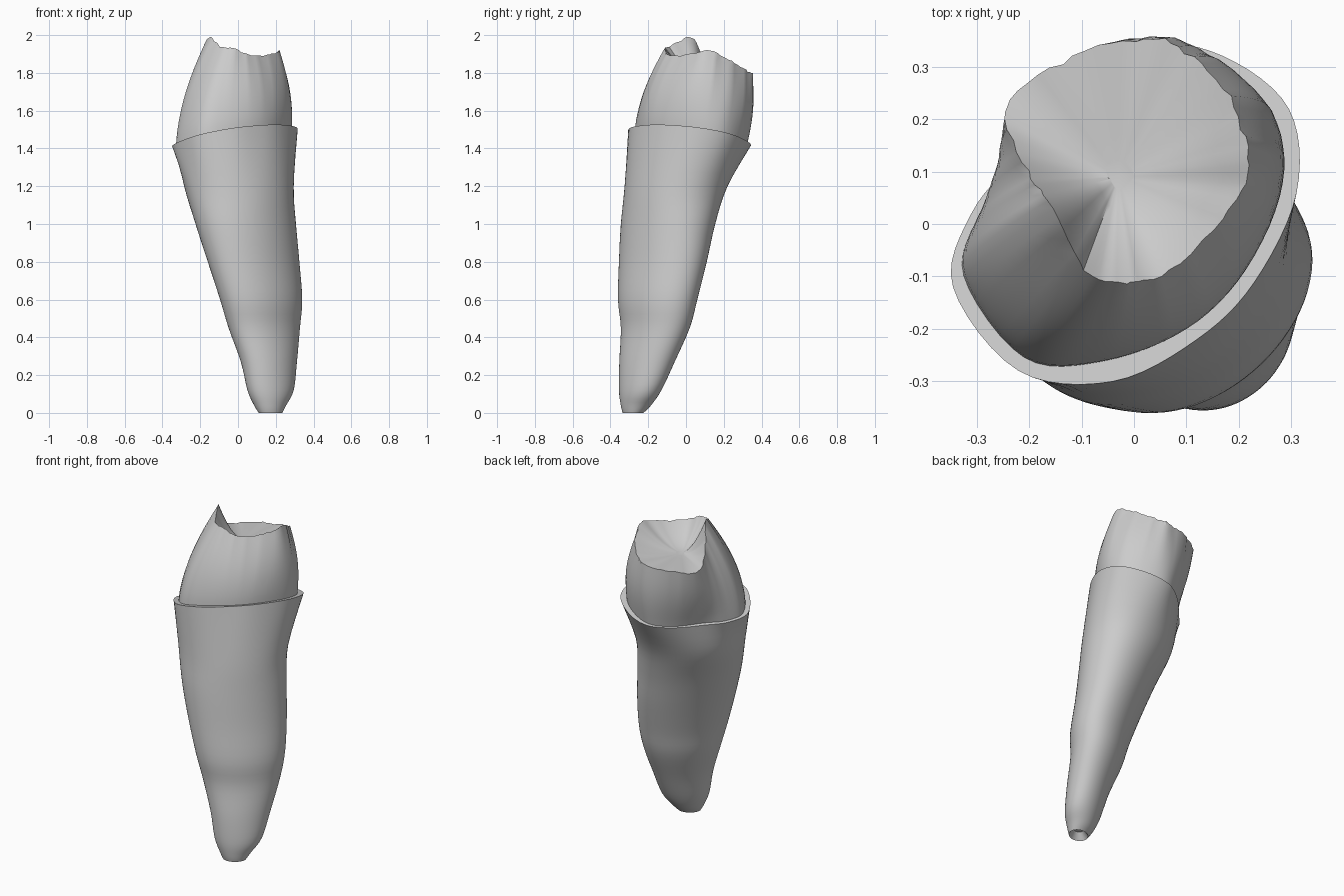
import bpy, bmesh, random
from math import sin, cos, pi, tau
from mathutils import Vector

random.seed(4)
SEG = 72

if "Cube" in bpy.data.objects:
    bpy.data.objects.remove(bpy.data.objects["Cube"])

enamel = bpy.data.materials.new("pale grey")
enamel.use_nodes = True
colour = (0.6, 0.6, 0.6, 1)
enamel.diffuse_color = colour
enamel.node_tree.nodes["Principled BSDF"].inputs["Base Color"].default_value = colour


def spline(a, b, c, d, t):
    """Smooth curve from b to c."""
    return 0.5 * (2 * b + (c - a) * t + (2 * a - 5 * b + 4 * c - d) * t * t
                  + (3 * b - a - 3 * c + d) * t ** 3)


def closed_outline(points):
    """Resample a closed outline to SEG points."""
    pts = [Vector(p) for p in points]
    n = len(pts)
    ring = []
    for i in range(SEG):
        k, t = divmod(i * n / SEG, 1)
        k = int(k)
        ring.append(spline(*(pts[(k + j) % n] for j in (-1, 0, 1, 2)), t))
    return ring


def rim_height(x, y):
    return min(1.54, max(1.385, 1.463 + 0.19 * x - 0.17 * y))


def on_rim(points, drop=0):
    return [Vector((p.x, p.y, rim_height(p.x, p.y) - drop))
            for p in closed_outline([(x, y, 0) for x, y in points])]


def loft(name, rings, sharp=40):
    """Skin a stack of rings and close both ends."""
    bm = bmesh.new()
    rows = [[bm.verts.new(p) for p in ring] for ring in rings]
    for low, high in zip(rows, rows[1:]):
        for i in range(SEG):
            j = (i + 1) % SEG
            bm.faces.new((low[i], low[j], high[j], high[i]))
    bm.faces.new(rows[0][::-1])
    bm.faces.new(rows[-1])
    bmesh.ops.recalc_face_normals(bm, faces=bm.faces)
    mesh = bpy.data.meshes.new(name)
    bm.to_mesh(mesh)
    bm.free()
    mesh.materials.append(enamel)
    obj = bpy.data.objects.new(name, mesh)
    bpy.context.collection.objects.link(obj)
    bpy.ops.object.select_all(action="DESELECT")
    obj.select_set(True)
    bpy.context.view_layer.objects.active = obj
    bpy.ops.object.shade_smooth_by_angle(angle=sharp * pi / 180)
    return obj


# Root: leaning skewed ellipses (z, x min, x max, y min, y max, skew)
root_levels = [
    (0.0, 0.11, 0.235, -0.335, -0.225, 0.2),
    (0.04, 0.085, 0.255, -0.345, -0.185, 0.2),
    (0.12, 0.05, 0.295, -0.355, -0.13, 0.3),
    (0.27, 0.015, 0.312, -0.353, -0.06, 0.35),
    (0.45, -0.05, 0.328, -0.345, 0.02, 0.4),
    (0.6, -0.095, 0.34, -0.36, 0.06, 0.4),
    (0.8, -0.16, 0.325, -0.355, 0.11, 0.38),
    (1.0, -0.225, 0.307, -0.345, 0.155, 0.3),
    (1.2, -0.285, 0.295, -0.325, 0.22, 0.2),
]


def root_ring(level):
    z, x0, x1, y0, y1, skew = level
    return [Vector(((x0 + x1) / 2 + (x1 - x0) / 2 * cos(a),
                    (y0 + y1) / 2 + (y1 - y0) / 2 * sin(a + skew), z))
            for a in (tau * i / SEG - skew / 2 for i in range(SEG))]


rim_outer = on_rim([(0.31, 0.06), (0.295, 0.22), (0.17, 0.32), (0.03, 0.34),
                    (-0.1, 0.26), (-0.22, 0.13), (-0.31, 0.02), (-0.345, -0.12),
                    (-0.22, -0.28), (-0.04, -0.3), (0.12, -0.22), (0.23, -0.11)])
neck = [(0.28, 0.07), (0.265, 0.2), (0.16, 0.29), (0.03, 0.32),
        (-0.09, 0.25), (-0.2, 0.12), (-0.29, 0.02), (-0.325, -0.1),
        (-0.21, -0.255), (-0.06, -0.262), (0.1, -0.2), (0.21, -0.09)]

stations = [root_ring(level) for level in root_levels] + [rim_outer]
root_rings = []
for k in range(len(stations) - 1):
    quad = [stations[min(max(k + j, 0), len(stations) - 1)] for j in (-1, 0, 1, 2)]
    for s in range(4):
        root_rings.append([spline(*p, s / 4) for p in zip(*quad)])
root_rings += [rim_outer, on_rim(neck)]

# Small pit in the root tip
tip = sum(stations[0], Vector()) / SEG
pit = [tip + (p - tip) * 0.5 + Vector((0, 0, 0.04)) for p in stations[0]]
loft("root", [pit] + root_rings)

# Crown: neck swelling up to the chewing edge, then a hollow inside it
base = on_rim(neck, 0.01)
edge = closed_outline([
    (0.22, 0.13, 1.92), (0.18, 0.24, 1.86), (0.1, 0.33, 1.81), (0, 0.352, 1.785),
    (-0.14, 0.31, 1.775), (-0.245, 0.22, 1.775), (-0.205, 0.1, 1.87), (-0.155, 0.03, 1.99),
    (-0.09, -0.09, 1.94), (-0.02, -0.11, 1.93), (0.07, -0.09, 1.895), (0.185, 0.03, 1.90)])
for p in edge[::3]:
    p += Vector([random.uniform(-0.007, 0.007) for axis in range(3)])

middle = Vector((-0.03, 0.09, 1.78))
crown_rings = []
for k in range(13):
    t = k / 12
    ring = []
    for low, high in zip(base, edge):
        p = low.lerp(high, t ** 1.25)
        p.z = low.z + (high.z - low.z) * t
        out = Vector((p.x, p.y - 0.05, 0)).normalized()
        ring.append(p + out * 0.02 * sin(pi * t))
    crown_rings.append(ring)
for s in (0.92, 0.8, 0.65, 0.48, 0.3, 0.12):
    ring = []
    for p in edge:
        q = middle.lerp(p, s)
        q.z = middle.z + (p.z - middle.z) * s ** 1.8
        ring.append(q)
    crown_rings.append(ring)
loft("crown", crown_rings)
